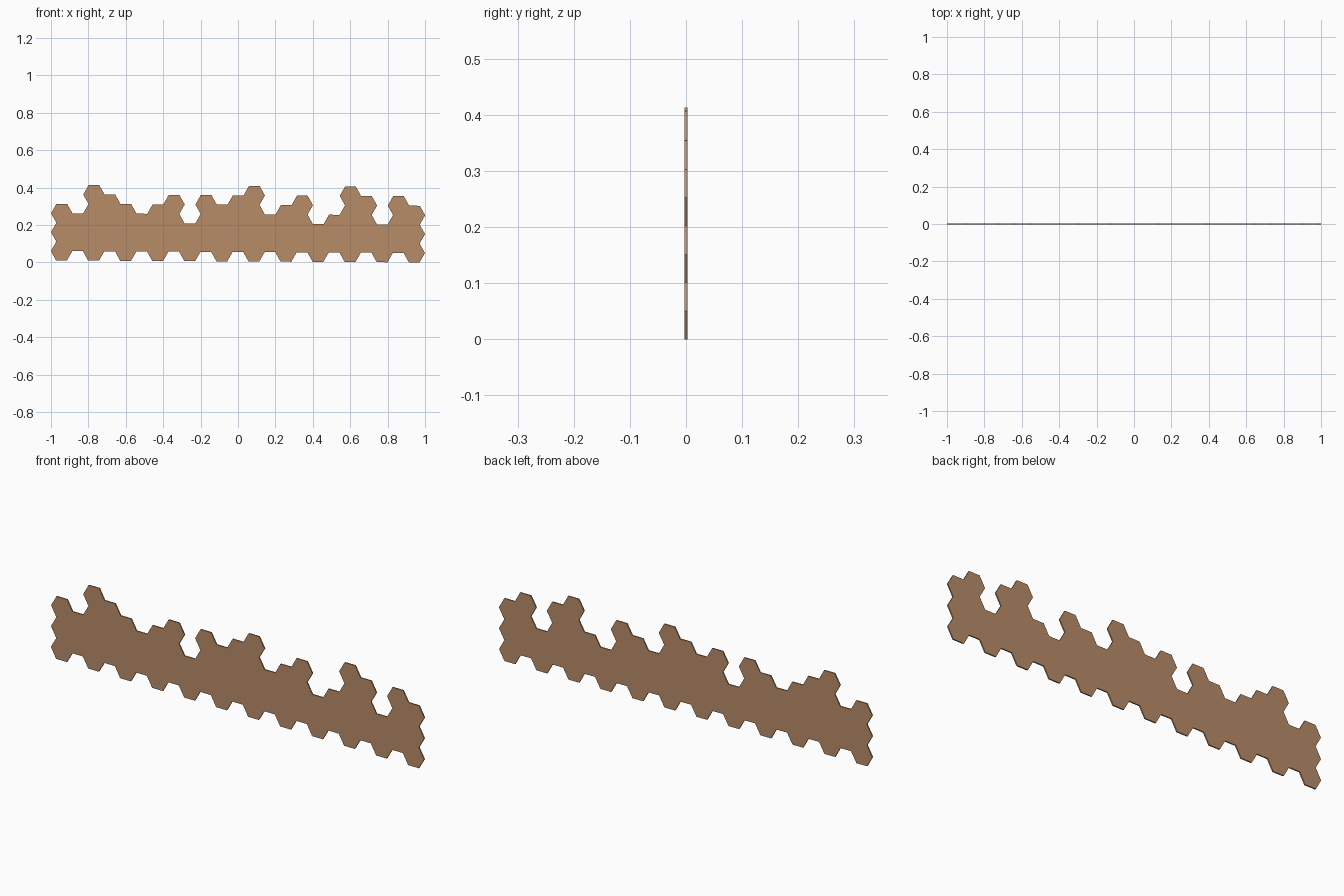
import bpy, bmesh, math
from mathutils import Matrix

if "Cube" in bpy.data.objects:
    bpy.data.objects.remove(bpy.data.objects["Cube"])

# hexagonal tile measurements
HALF_W = 2 / 35          # centre to side corner
STEP = HALF_W * 1.5      # column spacing
ROW = 0.101              # tile height
THICK = 0.006
TILT = 0.0053            # slight lean of the whole strip

# number of tiles in each column, left to right; odd columns sit half a row higher
COUNTS = [3, 2, 4, 3, 3, 2, 3, 3, 2, 3, 3, 3, 4, 2, 3, 3, 2, 2, 4, 3, 2, 3, 3]

wood = bpy.data.materials.new("tan_wood")
wood.diffuse_color = (0.48, 0.265, 0.14, 1)
wood.use_nodes = True
wood.node_tree.nodes["Principled BSDF"].inputs["Base Color"].default_value = wood.diffuse_color


def add_tile(bm, cx, cz):
    """Flat-topped hexagonal prism standing in the xz plane."""
    w, h = HALF_W, ROW / 2
    outline = [(w, 0), (w / 2, h), (-w / 2, h), (-w, 0), (-w / 2, -h), (w / 2, -h)]
    front = [bm.verts.new((cx + x, -THICK / 2, cz + z)) for x, z in outline]
    back = [bm.verts.new((cx + x, THICK / 2, cz + z)) for x, z in outline]
    bm.faces.new(front)
    bm.faces.new(back[::-1])
    for i in range(6):
        j = (i + 1) % 6
        bm.faces.new((front[j], front[i], back[i], back[j]))


# strip of tiles
bm = bmesh.new()
for col, count in enumerate(COUNTS):
    x = (col - (len(COUNTS) - 1) / 2) * STEP
    for row in range(count):
        add_tile(bm, x, ROW * (row + 0.5 + 0.5 * (col % 2)))

# lean the strip, then rest it on the ground and centre it
bmesh.ops.rotate(bm, verts=bm.verts, cent=(0, 0, 0), matrix=Matrix.Rotation(TILT, 3, 'Y'))
xs = [v.co.x for v in bm.verts]
low = min(v.co.z for v in bm.verts)
bmesh.ops.translate(bm, verts=bm.verts, vec=(-(min(xs) + max(xs)) / 2, 0, -low))
bmesh.ops.recalc_face_normals(bm, faces=bm.faces)

mesh = bpy.data.meshes.new("hexagon_tile_panel")
bm.to_mesh(mesh)
bm.free()
mesh.materials.append(wood)
panel = bpy.data.objects.new("hexagon_tile_panel", mesh)
bpy.context.collection.objects.link(panel)
